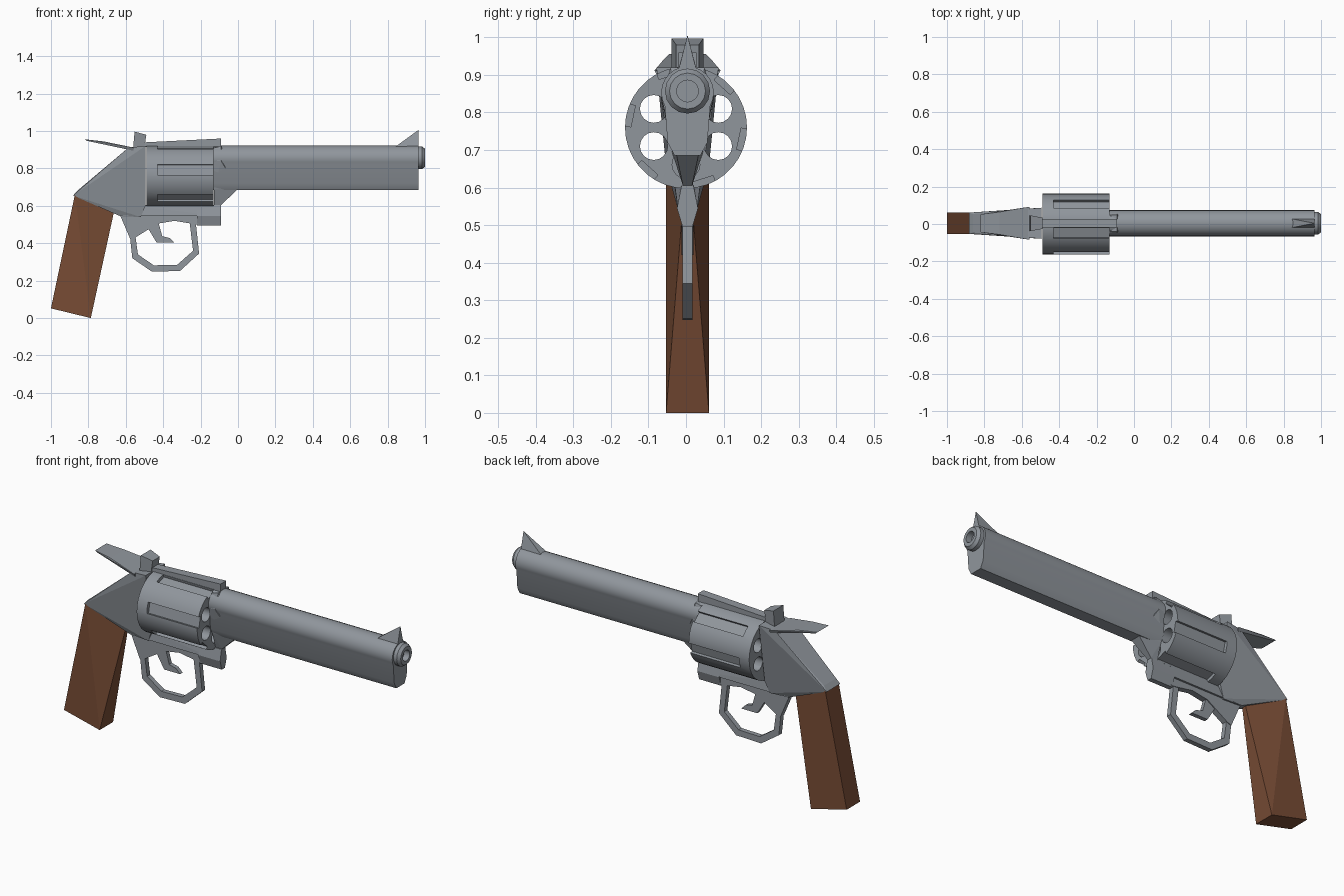
import bpy, bmesh, math
from mathutils import Matrix, Vector

if "Cube" in bpy.data.objects:
    bpy.data.objects.remove(bpy.data.objects["Cube"])

YC = 0.004  # centre line of frame, barrel and grip


def material(name, rgb):
    m = bpy.data.materials.new(name)
    m.diffuse_color = (*rgb, 1)
    m.use_nodes = True
    m.node_tree.nodes["Principled BSDF"].inputs["Base Color"].default_value = m.diffuse_color
    return m


STEEL = material("steel grey", (0.28, 0.305, 0.335))
WOOD = material("brown wood", (0.19, 0.073, 0.036))


def finish(name, bm, mat=STEEL, smooth=False):
    bmesh.ops.recalc_face_normals(bm, faces=bm.faces)
    me = bpy.data.meshes.new(name)
    bm.to_mesh(me)
    bm.free()
    me.materials.append(mat)
    ob = bpy.data.objects.new(name, me)
    bpy.context.collection.objects.link(ob)
    if smooth:
        smooth_by_angle(ob)
    return ob


def activate(ob):
    bpy.ops.object.select_all(action='DESELECT')
    ob.select_set(True)
    bpy.context.view_layer.objects.active = ob


def smooth_by_angle(ob):
    activate(ob)
    bpy.ops.object.shade_smooth_by_angle(angle=math.radians(30))


def hull(name, pts, mat=STEEL):
    """Convex solid from (x, z, half width) points mirrored across the centre line."""
    bm = bmesh.new()
    for x, z, w in pts:
        for s in ((-1, 1) if w else (0,)):
            bm.verts.new((x, YC + s * w, z))
    r = bmesh.ops.convex_hull(bm, input=bm.verts)
    junk = {g for g in r["geom_interior"] + r["geom_unused"] if isinstance(g, bmesh.types.BMVert)}
    bmesh.ops.delete(bm, geom=list(junk), context='VERTS')
    bmesh.ops.dissolve_limit(bm, angle_limit=0.02, verts=bm.verts, edges=bm.edges)
    return finish(name, bm, mat)


def slab(name, profile, w):
    """Side profile in x, z extruded to half width w."""
    bm = bmesh.new()
    f = bm.faces.new([bm.verts.new((x, YC - w, z)) for x, z in profile])
    r = bmesh.ops.extrude_face_region(bm, geom=[f])
    vs = [g for g in r["geom"] if isinstance(g, bmesh.types.BMVert)]
    bmesh.ops.translate(bm, vec=(0, 2 * w, 0), verts=vs)
    return finish(name, bm)


def rings(name, loops):
    """Skin a list of (x, [(y, z), ...]) sections, capping both ends."""
    bm = bmesh.new()
    rows = [[bm.verts.new((x, YC + y, z)) for y, z in sec] for x, sec in loops]
    n = len(rows[0])
    for a, b in zip(rows, rows[1:]):
        for i in range(n):
            j = (i + 1) % n
            bm.faces.new((a[i], a[j], b[j], b[i]))
    bm.faces.new(rows[0])
    bm.faces.new(rows[-1])
    return finish(name, bm, smooth=True)


def circle(r, zc, n=16):
    return [(r * math.cos(2 * math.pi * i / n), zc + r * math.sin(2 * math.pi * i / n)) for i in range(n)]


# Wooden grip: front edge narrows towards the top
hull("grip", [(-0.872, 0.66, 0.057), (-0.655, 0.605, 0.008),
              (-0.787, 0.0, 0.057), (-1.0, 0.052, 0.057)], WOOD)

# Frame behind the cylinder
hull("rear_frame", [(-0.882, 0.655, 0.057), (-0.86, 0.68, 0.05), (-0.585, 0.912, 0.075),
                    (-0.495, 0.92, 0.083), (-0.495, 0.60, 0.033), (-0.52, 0.54, 0.025),
                    (-0.63, 0.545, 0.022), (-0.665, 0.61, 0.03)])

# Bar under the cylinder, with the lug at its front end
hull("lower_frame", [(-0.63, 0.545, 0.025), (-0.60, 0.605, 0.018),
                     (-0.09, 0.605, 0.016), (-0.09, 0.545, 0.027)])
hull("front_lug", [(x, z, w) for x in (-0.22, -0.09)
                   for z, w in ((0.605, 0.016), (0.545, 0.028), (0.495, 0.013))])
slab("guard_mount", [(-0.635, 0.56), (-0.575, 0.42), (-0.55, 0.43), (-0.47, 0.48), (-0.43, 0.505),
                     (-0.34, 0.52), (-0.25, 0.505), (-0.21, 0.5), (-0.21, 0.56)], 0.016)

# Frame in front of the cylinder
hull("front_frame", [(-0.128, 0.91, 0.045), (-0.09, 0.92, 0.045), (-0.128, 0.84, 0.068),
                     (-0.09, 0.84, 0.07), (0.0, 0.69, 0.03), (-0.128, 0.69, 0.04),
                     (-0.09, 0.605, 0.012), (-0.128, 0.605, 0.012)])

# Top strap, rear sight and hammer
hull("top_strap", [(-0.53, 0.915, 0.024), (-0.53, 0.938, 0.024),
                   (-0.09, 0.96, 0.024), (-0.09, 0.915, 0.024)])
hull("rear_sight", [(-0.56, 0.915, 0.042), (-0.553, 0.997, 0.042),
                    (-0.49, 0.98, 0.03), (-0.50, 0.915, 0.03)])
hull("hammer", [(-0.82, 0.956, 0.048), (-0.81, 0.948, 0.048), (-0.72, 0.945, 0.06),
                (-0.56, 0.912, 0.088), (-0.56, 0.895, 0.08)])

# Trigger guard loop and trigger
outer = [(-0.577, 0.43), (-0.565, 0.32), (-0.46, 0.248), (-0.31, 0.252), (-0.208, 0.345), (-0.225, 0.505)]
inner = [(-0.258, 0.505), (-0.24, 0.36), (-0.325, 0.285), (-0.45, 0.282), (-0.535, 0.34), (-0.548, 0.435)]
slab("trigger_guard", outer + inner, 0.013)
slab("trigger", [(-0.48, 0.478), (-0.435, 0.403), (-0.34, 0.403), (-0.365, 0.428),
                 (-0.405, 0.438), (-0.425, 0.51)], 0.011)

# Barrel with full-length under-lug
top = [(0.07 * math.cos(math.radians(a)), 0.853 + 0.07 * math.sin(math.radians(a)))
       for a in range(-30, 211, 15)]
section = top + [(-0.053, 0.72), (-0.034, 0.685), (0.034, 0.685), (0.053, 0.72)]
rings("barrel", [(-0.13, section), (0.965, section)])

# Muzzle crown with an octagonal-looking bore, and the front sight
rings("muzzle", [(0.95, circle(0.06, 0.857)), (0.985, circle(0.06, 0.857)), (1.0, circle(0.048, 0.857)),
                 (1.0, circle(0.029, 0.857)), (0.968, circle(0.029, 0.857))])
hull("front_sight", [(0.84, 0.915, 0.024), (0.965, 0.905, 0.026), (0.965, 1.006, 0)])

# Cylinder with six through chambers and six flutes
ROT = Matrix.Rotation(math.pi / 2, 4, 'Y')
ZC, R = 0.76, 0.1625
bm = bmesh.new()
bmesh.ops.create_cone(bm, cap_ends=True, segments=36, radius1=R, radius2=R, depth=0.36,
                      matrix=Matrix.Translation((-0.31, 0, ZC)) @ ROT)
cylinder = finish("cylinder", bm)

bm = bmesh.new()
for k in range(6):
    a = math.radians(30 + 60 * k)
    bmesh.ops.create_cone(bm, cap_ends=True, segments=16, radius1=0.037, radius2=0.037, depth=0.5,
                          matrix=Matrix.Translation((-0.31, 0.099 * math.cos(a), ZC + 0.099 * math.sin(a))) @ ROT)
    b = math.radians(168 + 60 * k)
    bmesh.ops.create_cube(bm, size=1, matrix=Matrix.Translation((-0.265, 0, ZC)) @ Matrix.Rotation(b, 4, 'X')
                          @ Matrix.Translation((0, 0.174, 0)) @ Matrix.Diagonal((0.33, 0.06, 0.058, 1)).to_4x4())
cutter = finish("cylinder_cutter", bm)
cutter.hide_render = True
mod = cylinder.modifiers.new("cuts", 'BOOLEAN')
mod.operation, mod.solver, mod.object = 'DIFFERENCE', 'EXACT', cutter
activate(cylinder)
bpy.ops.object.modifier_apply(modifier="cuts")
bpy.data.objects.remove(cutter)
smooth_by_angle(cylinder)
